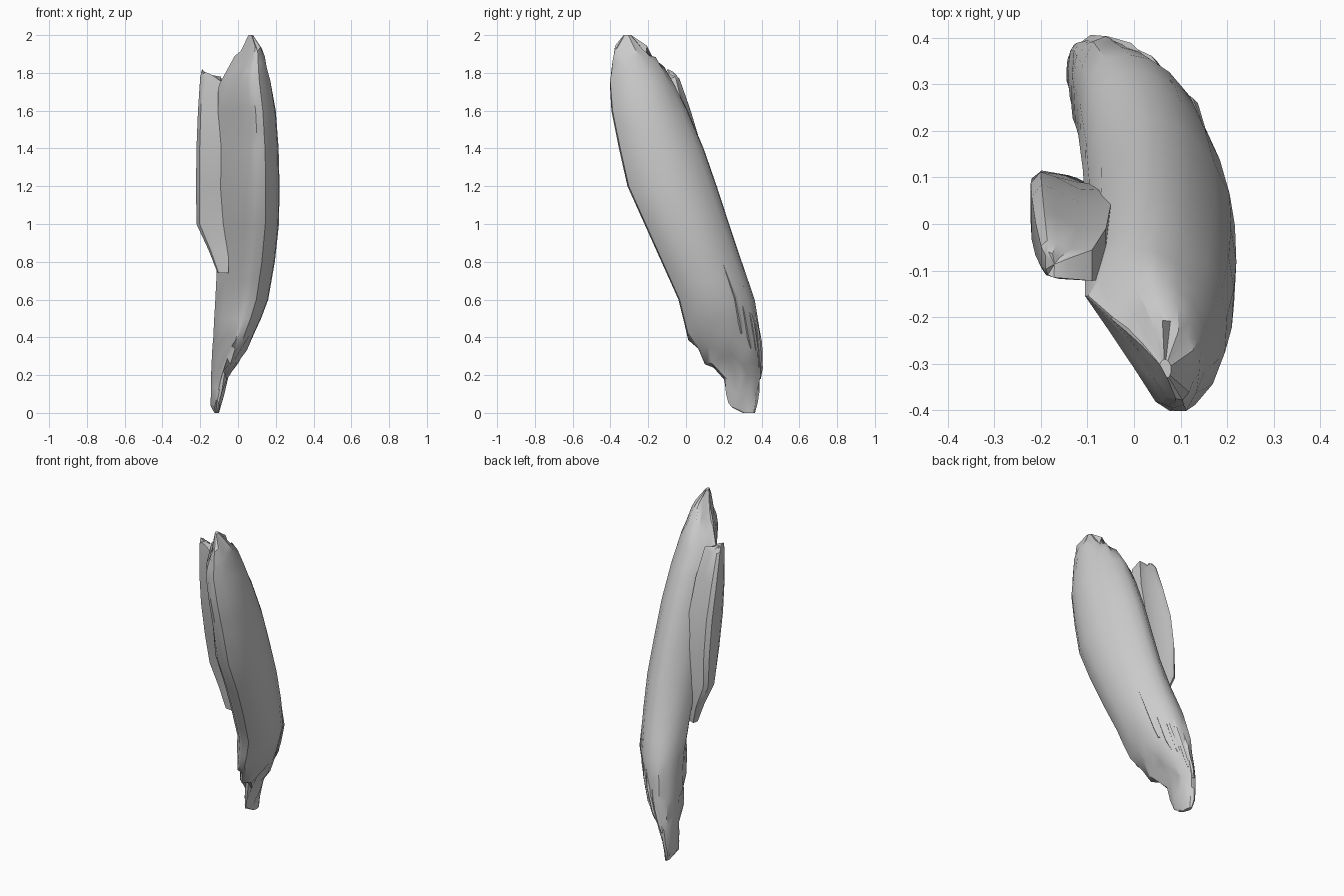
import bpy, bmesh, math, random
from mathutils import Vector

if "Cube" in bpy.data.objects:
    bpy.data.objects.remove(bpy.data.objects["Cube"])

random.seed(4)

stone = bpy.data.materials.new("grey stone")
stone.diffuse_color = (0.6, 0.6, 0.6, 1)
stone.use_nodes = True
stone.node_tree.nodes["Principled BSDF"].inputs["Base Color"].default_value = stone.diffuse_color


def loft(name, rings, angle=35):
    """Skin a closed solid over rings with equal point counts."""
    bm = bmesh.new()
    rows = [[bm.verts.new(p) for p in ring] for ring in rings]
    n = len(rows[0])
    for a, b in zip(rows, rows[1:]):
        for i in range(n):
            j = (i + 1) % n
            bm.faces.new((a[i], a[j], b[j], b[i]))
    for row in (rows[0], rows[-1]):
        centre = bm.verts.new(sum((v.co for v in row), Vector()) / n)
        for i in range(n):
            bm.faces.new((row[i], row[(i + 1) % n], centre))
    bmesh.ops.recalc_face_normals(bm, faces=bm.faces)
    mesh = bpy.data.meshes.new(name)
    bm.to_mesh(mesh)
    bm.free()
    mesh.materials.append(stone)
    ob = bpy.data.objects.new(name, mesh)
    bpy.context.collection.objects.link(ob)
    bpy.ops.object.select_all(action='DESELECT')
    bpy.context.view_layer.objects.active = ob
    ob.select_set(True)
    bpy.ops.object.shade_smooth_by_angle(angle=math.radians(angle))
    return ob


def place(table, z, u, v):
    """Point at height z; u and v run -1..1 across the section's x and y span."""
    z = min(max(z, table[0][0]), table[-1][0])
    for a, b in zip(table, table[1:]):
        if z <= b[0]:
            t = (z - a[0]) / (b[0] - a[0])
            _, x0, x1, y0, y1 = [p + (q - p) * t for p, q in zip(a, b)]
            return Vector(((x0 + x1) / 2 + u * (x1 - x0) / 2,
                           (y0 + y1) / 2 + v * (y1 - y0) / 2, z))


def blend(first, second, z, z0, z1):
    """Mix two point lists between heights z0 and z1."""
    k = min(max((z - z0) / (z1 - z0), 0), 1)
    return [(a[0] + (b[0] - a[0]) * k, a[1] + (b[1] - a[1]) * k)
            for a, b in zip(first, second)]


# Leaning main shard: z, x min, x max, y min, y max
BODY = [
    (0.00, -0.125, -0.10, 0.30, 0.365),
    (0.05, -0.145, -0.09, 0.225, 0.378),
    (0.20, -0.142, -0.05, 0.195, 0.395),
    (0.28, -0.138, 0.01, 0.10, 0.40),
    (0.34, -0.135, 0.05, 0.07, 0.398),
    (0.40, -0.132, 0.085, 0.01, 0.395),
    (0.60, -0.12, 0.16, -0.04, 0.365),
    (0.80, -0.11, 0.195, -0.13, 0.30),
    (1.00, -0.105, 0.217, -0.22, 0.235),
    (1.20, -0.105, 0.22, -0.31, 0.17),
    (1.40, -0.105, 0.215, -0.355, 0.10),
    (1.60, -0.105, 0.20, -0.395, 0.015),
    (1.74, -0.105, 0.175, -0.402, -0.055),
    (1.82, -0.05, 0.155, -0.40, -0.11),
    (1.92, 0.015, 0.13, -0.38, -0.21),
    (2.00, 0.055, 0.08, -0.33, -0.29),
]
# Front left flank, full low down and cut back towards the crown
FULL = [(-1, 0.15), (-0.65, -0.27), (-0.25, -0.73), (0.1, -0.96)]
CUT = [(-1, 0.4), (-0.64, 0.03), (-0.25, -0.46), (0.08, -0.87)]
RIGHT = [(0.3, -1), (0.55, -0.97), (0.8, -0.75), (0.97, -0.42), (1, -0.05),
         (0.93, 0.25), (0.72, 0.55), (0.4, 0.81), (0.1, 0.95)]
# Back left corner, square low down and rounded into the slab's groove higher up
SQUARE = [(-0.2, 1), (-0.6, 0.98), (-0.88, 0.8), (-0.98, 0.5)]
ROUND = [(-0.2, 0.97), (-0.5, 0.85), (-0.78, 0.65), (-0.95, 0.4)]

heights = sorted({r[0] for r in BODY} | {0.12, 0.5, 0.7, 1.5, 1.87})
rings = []
for z in heights:
    section = (blend(FULL, CUT, z, 1.2, 1.7) + RIGHT
               + blend(SQUARE, ROUND, z, 0.5, 0.9))
    ring = []
    for u, v in section:
        p = place(BODY, z, u, v)
        # Chipped lower end and broken crown
        if 0 < z < 0.45 or 1.7 < z < 1.95:
            p.z += random.uniform(-0.025, 0.025)
            p.y += random.uniform(-0.006, 0.006)
        ring.append(p)
    rings.append(ring)
loft("main_shard", rings)

# Side slab running flush with the front flank and split away at the back
SLAB = [
    (0.74, -0.108, -0.05, 0.02, 0.075),
    (0.86, -0.155, -0.05, 0.01, 0.105),
    (1.00, -0.22, -0.05, 0.00, 0.115),
    (1.20, -0.222, -0.05, -0.05, 0.112),
    (1.40, -0.22, -0.05, -0.09, 0.085),
    (1.60, -0.212, -0.06, -0.112, 0.025),
    (1.77, -0.20, -0.09, -0.118, -0.035),
    (1.81, -0.19, -0.14, -0.115, -0.06),
]
EDGE = [(-1, 0.7), (-1, -0.35), (-0.8, -0.8), (-0.3, -1), (1, -1.1),
        (1, 0.5), (0.2, 0.55), (-0.4, 0.88), (-0.75, 1)]
rings = []
for row in SLAB:
    ring = [place(SLAB, row[0], u, v) for u, v in EDGE]
    if row[0] > 1.7:
        for p in ring:
            p.z += random.uniform(-0.025, 0.012)
    rings.append(ring)
loft("side_slab", rings, 40)

# Thin splinters fluting the lower back: u, v, bottom, top
for u, v, low, high in [(0.74, 0.5, 0.42, 0.80), (0.55, 0.67, 0.34, 0.72),
                        (0.36, 0.83, 0.28, 0.68), (0.1, 0.93, 0.24, 0.62),
                        (-0.2, 0.97, 0.18, 0.56)]:
    rings = []
    for t, width in ((0, 0.006), (0.15, 0.013), (0.5, 0.012), (1, 0.002)):
        c = place(BODY, low + (high - low) * t, u, v)
        rings.append([c + Vector((width * math.cos(k * math.pi / 2),
                                  width * math.sin(k * math.pi / 2), 0))
                      for k in range(4)])
    loft("back_splinter", rings, 20)
